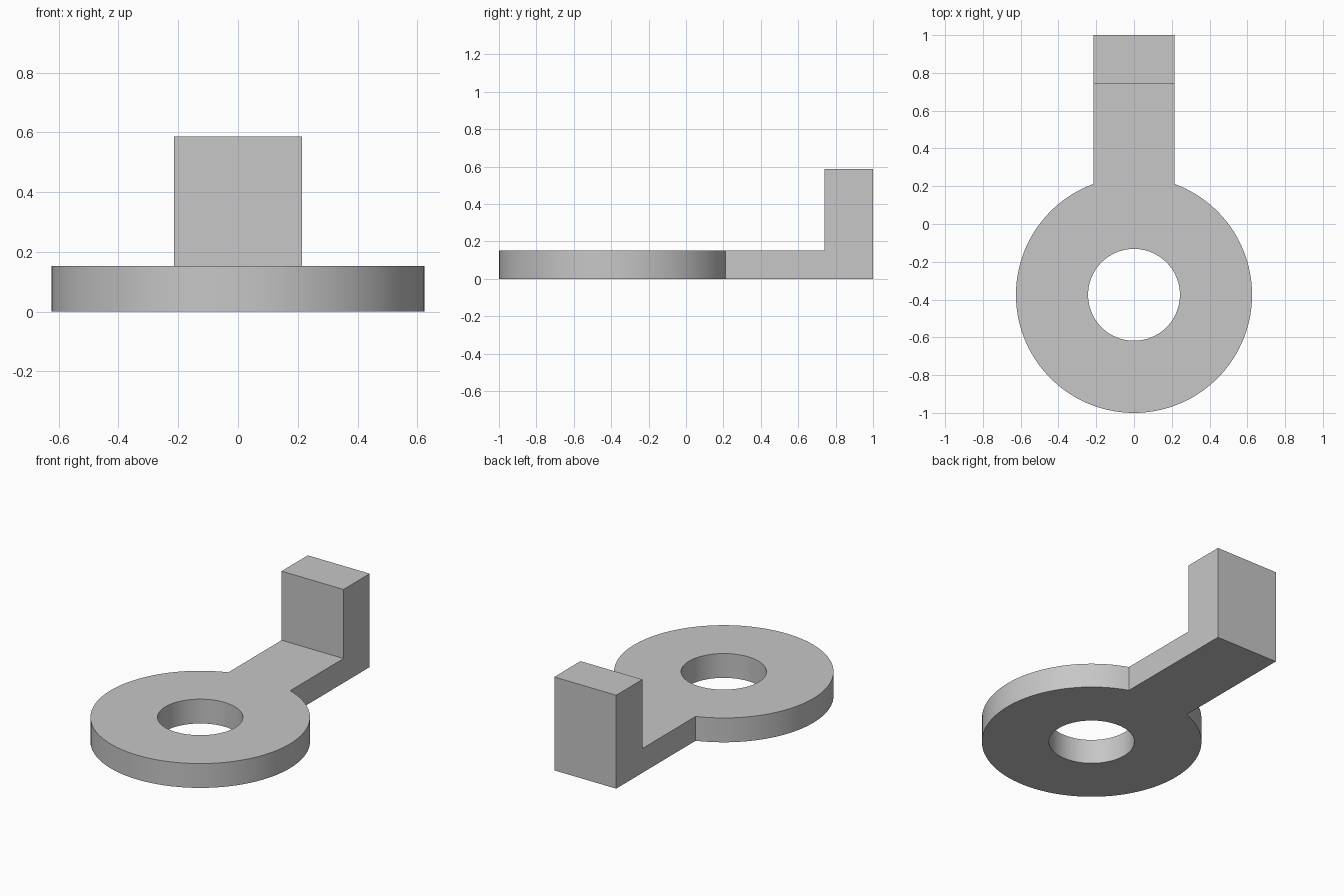
import bpy, bmesh
from math import asin, cos, sin, pi

if "Cube" in bpy.data.objects:
    bpy.data.objects.remove(bpy.data.objects["Cube"], do_unlink=True)

CENTRE_Y, R_OUT, R_IN = -0.375, 0.625, 0.243
HALF_W, POST_Y, END_Y = 0.215, 0.74, 1.0
PLATE_H, POST_H = 0.153, 0.587
STEPS, NECK_STEPS = 112, 14

grey = bpy.data.materials.new("plain_grey")
grey.use_nodes = True
colour = (0.57, 0.57, 0.57, 1)
grey.diffuse_color = colour
grey.node_tree.nodes["Principled BSDF"].inputs["Base Color"].default_value = colour

bm = bmesh.new()


def polar(radius, angle):
    return bm.verts.new((radius * cos(angle), CENTRE_Y + radius * sin(angle), 0))


def raise_faces(faces, height):
    """Extrude faces upward and return the new top faces."""
    made = bmesh.ops.extrude_face_region(bm, geom=faces)["geom"]
    verts = [g for g in made if isinstance(g, bmesh.types.BMVert)]
    bmesh.ops.translate(bm, verts=verts, vec=(0, 0, height))
    return [g for g in made if isinstance(g, bmesh.types.BMFace)]


# Ring, running from the left side of the neck round to the right side
neck = asin(HALF_W / R_OUT)
start, sweep = pi / 2 + neck, 2 * pi - 2 * neck
angles = [start + sweep * i / STEPS for i in range(STEPS + 1)]
outer = [polar(R_OUT, a) for a in angles]
inner = [polar(R_IN, a) for a in angles]
for i in range(STEPS):
    bm.faces.new((inner[i], outer[i], outer[i + 1], inner[i + 1]))

# Neck joining the ring to the arm
neck_arc = [polar(R_IN, pi / 2 - neck + 2 * neck * i / NECK_STEPS)
            for i in range(1, NECK_STEPS)]
bm.faces.new([inner[-1], outer[-1], outer[0], inner[0]] + neck_arc[::-1])

# Straight arm and the pad below the upright post
left, right = outer[0], outer[-1]
for y in (POST_Y, END_Y):
    far_left = bm.verts.new((-HALF_W, y, 0))
    far_right = bm.verts.new((HALF_W, y, 0))
    bm.faces.new((left, right, far_right, far_left))
    left, right = far_left, far_right

# Thicken the plate, keeping its underside, then raise the post from the pad
under = bm.faces[:]
bmesh.ops.duplicate(bm, geom=under)
bmesh.ops.remove_doubles(bm, verts=[], dist=0)
bm.faces.ensure_lookup_table()
bmesh.ops.delete(bm, geom=bm.faces[len(under):], context="FACES")
top = raise_faces(bm.faces[:], PLATE_H)
if not any(f.calc_center_median().z < 0.001 for f in bm.faces):
    raise RuntimeError("underside missing")
pad = max(top, key=lambda f: f.calc_center_median().y)
raise_faces([pad], POST_H - PLATE_H)
bmesh.ops.recalc_face_normals(bm, faces=bm.faces[:])

mesh = bpy.data.meshes.new("ring_bracket")
bm.to_mesh(mesh)
bm.free()
mesh.materials.append(grey)
bracket = bpy.data.objects.new("ring_bracket", mesh)
bpy.context.collection.objects.link(bracket)

bpy.context.view_layer.objects.active = bracket
bracket.select_set(True)
bpy.ops.object.shade_smooth_by_angle(angle=pi / 6)
